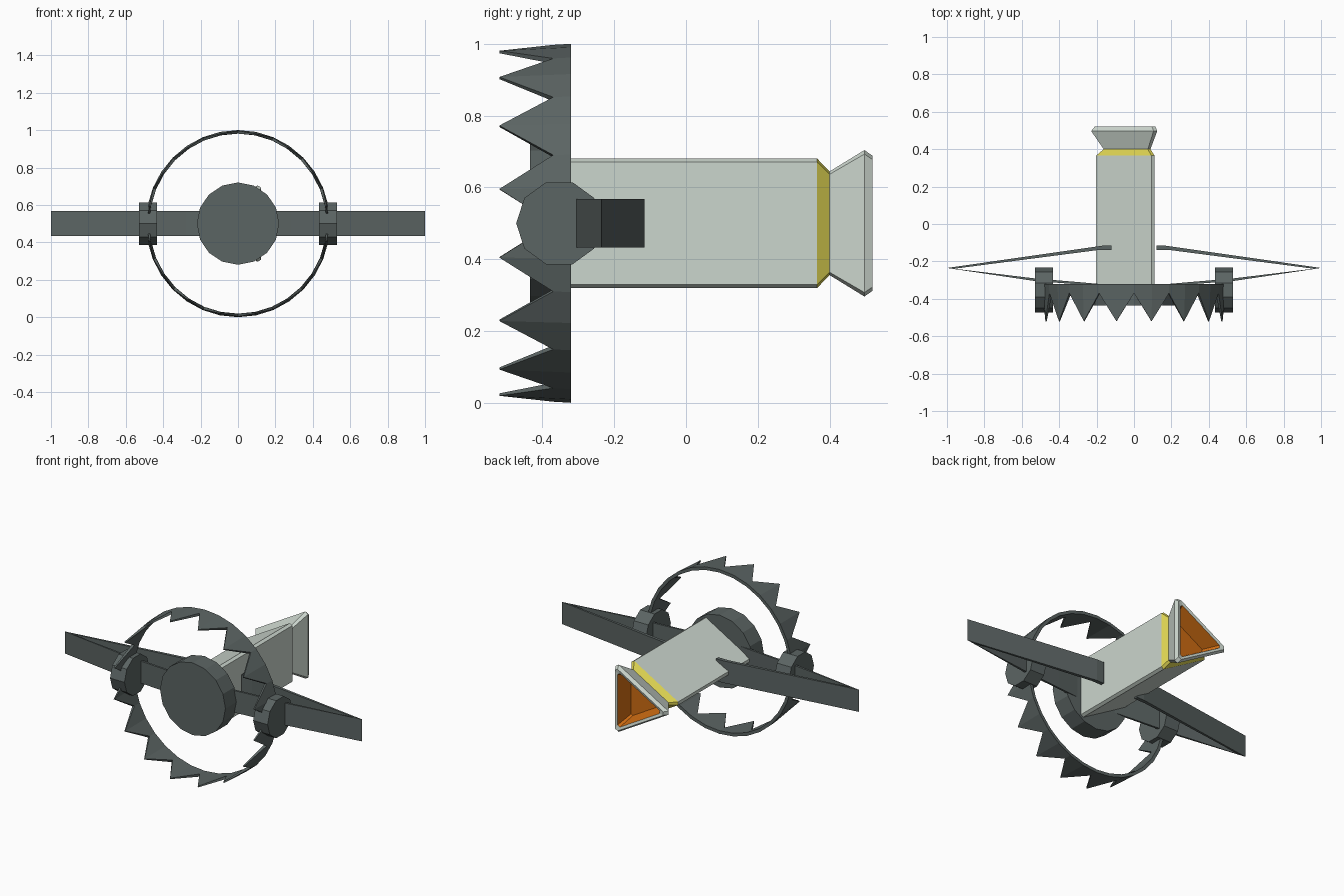
import bpy, bmesh
from math import sin, cos, pi, radians
from mathutils import Vector

if "Cube" in bpy.data.objects:
    bpy.data.objects.remove(bpy.data.objects["Cube"])

CZ = 0.5  # height of the long axis


def mat(name, rgb):
    m = bpy.data.materials.new(name)
    m.diffuse_color = (*rgb, 1)
    m.use_nodes = True
    m.node_tree.nodes["Principled BSDF"].inputs["Base Color"].default_value = m.diffuse_color
    return m


DARK = mat("dark_steel", (0.105, 0.128, 0.125))
PALE = mat("pale_grey_green", (0.60, 0.67, 0.61))
YELLOW = mat("yellow", (0.70, 0.63, 0.08))
ORANGE = mat("orange", (0.62, 0.15, 0.006))


def loft(name, rings, mats, band_mats=None, closed=False, caps=(0, 0)):
    """Skin a list of equal-length point rings; closed joins last ring to first."""
    bm = bmesh.new()
    vr = [[bm.verts.new(p) for p in r] for r in rings]
    n = len(rings[0])
    for i in range(len(vr) if closed else len(vr) - 1):
        a, b = vr[i], vr[(i + 1) % len(vr)]
        for j in range(n):
            k = (j + 1) % n
            f = bm.faces.new((a[j], a[k], b[k], b[j]))
            f.material_index = band_mats[i] if band_mats else 0
    if not closed:
        for r, c in zip((vr[0], vr[-1]), caps):
            bm.faces.new(r).material_index = c
    bmesh.ops.recalc_face_normals(bm, faces=bm.faces)
    me = bpy.data.meshes.new(name)
    bm.to_mesh(me)
    bm.free()
    for m in mats:
        me.materials.append(m)
    ob = bpy.data.objects.new(name, me)
    bpy.context.collection.objects.link(ob)
    return ob


def mirror_x(ob):
    # centre plane is the world origin
    ob.modifiers.new("mirror", 'MIRROR').use_axis = (True, False, False)


# Toothed jaw ring: 16 teeth, wedge-shaped cross-section
jaw = []
for i in range(32):
    a = i * pi / 16
    tip = i % 2
    y, ro, ri = (-0.52, 0.49, 0.483) if tip else (-0.37, 0.497, 0.481)
    section = [(0.5, -0.32), (ro, y), (ri, y), (0.481, -0.32)]
    jaw.append([(r * 0.985 * cos(a), yy, CZ + r * sin(a)) for r, yy in section])
loft("toothed_jaw", jaw, [DARK], closed=True)

# Pressure plate disc
loft("trigger_disc",
     [[(0.22 * cos(k * pi / 8), y, CZ + 0.22 * sin(k * pi / 8)) for k in range(16)]
      for y in (-0.435, -0.325)], [DARK])

# Ten-sided hinge hubs
hub = loft("hinge_hub",
           [[(x, -0.353 + 0.12 * cos(k * pi / 5), CZ + 0.12 * sin(k * pi / 5))
             for k in range(10)] for x in (0.433, 0.53)], [DARK])
mirror_x(hub)

# Folded leaf springs
profile = [(1.0, -0.235), (0.17, -0.116), (0.12, -0.116), (0.12, -0.139),
           (0.19, -0.139), (0.96, -0.239), (0.53, -0.291), (0.28, -0.312),
           (0.1, -0.328), (0.1, -0.343), (0.28, -0.324), (0.53, -0.305)]
spring = loft("leaf_spring",
              [[(x, y, CZ + s * 0.067) for x, y in profile] for s in (-1, 1)], [DARK])
mirror_x(spring)


# Triangular handle with chamfered corners, flared end and hollow mouth
def tri(y, s, R=0.22, c=0.02):
    v = [Vector((R * cos(radians(d)), R * sin(radians(d)))) for d in (60, 180, 300)]
    pts = []
    for i in range(3):
        for o in (v[i - 1], v[(i + 1) % 3]):
            p = v[i] + (o - v[i]).normalized() * c
            pts.append((p.x * s, y, CZ + p.y * s))
    return pts


loft("handle",
     [tri(-0.33, 1), tri(0.365, 1), tri(0.40, 0.8), tri(0.497, 1.13),
      tri(0.52, 1.04), tri(0.515, 0.9), tri(0.42, 0.68)],
     [PALE, YELLOW, ORANGE], band_mats=[0, 1, 0, 0, 0, 2], caps=(0, 2))
